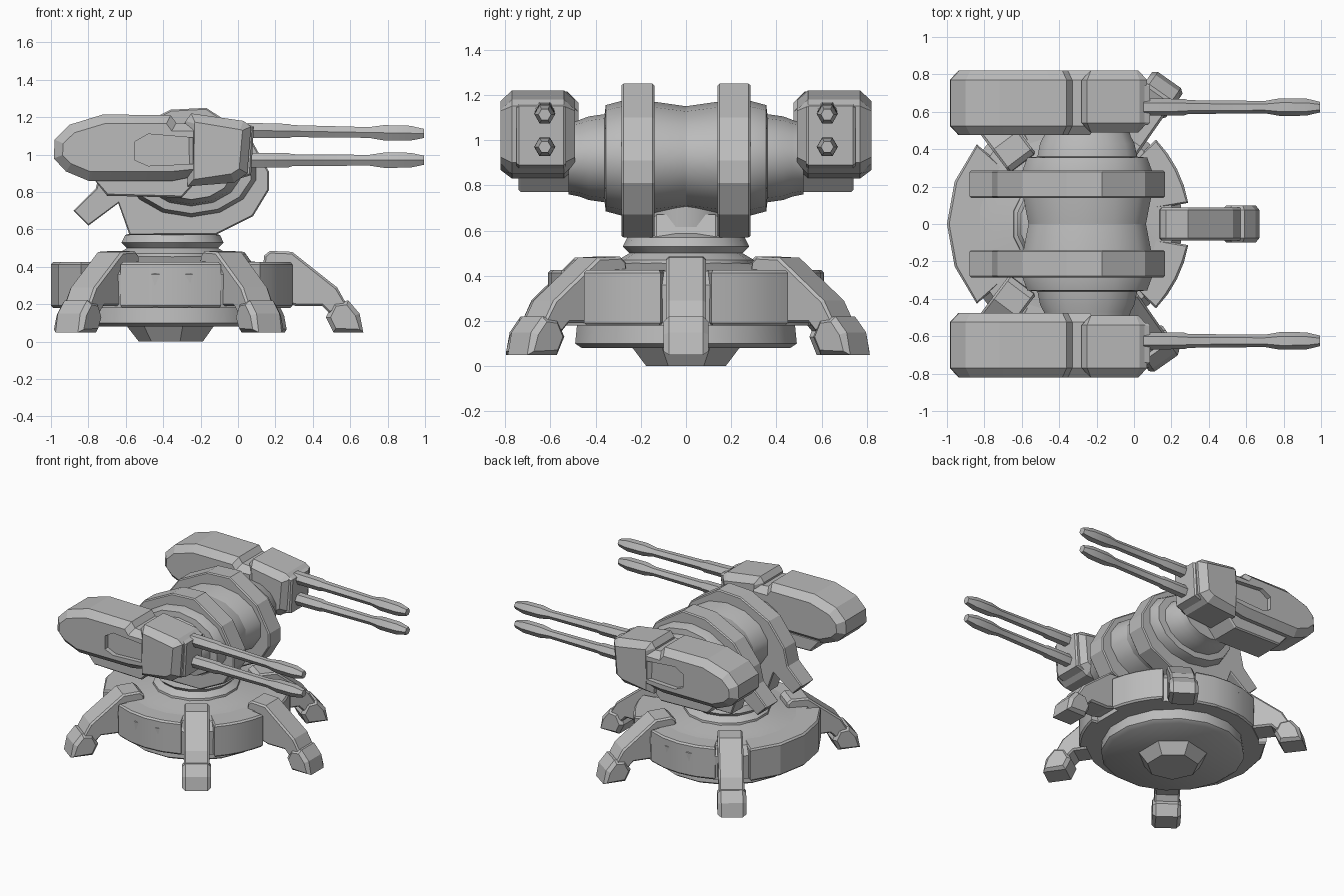
import bpy, bmesh
from math import pi, cos, sin, radians
from mathutils import Matrix

cube = bpy.data.objects.get("Cube")
if cube:
    bpy.data.objects.remove(cube, do_unlink=True)

grey = bpy.data.materials.new("plain_grey")
grey.use_nodes = True
COLOUR = (0.5, 0.5, 0.5, 1)
grey.diffuse_color = COLOUR
grey.node_tree.nodes["Principled BSDF"].inputs["Base Color"].default_value = COLOUR

CX = -0.35                                    # centre of the round base
SIDE = Matrix.Rotation(pi / 2, 4, 'X')        # profile in x-z, depth along y
BASE = Matrix.Translation((CX, 0, 0))


def shade(obj, angle):
    bpy.ops.object.select_all(action='DESELECT')
    obj.select_set(True)
    bpy.context.view_layer.objects.active = obj
    bpy.ops.object.shade_smooth_by_angle(angle=radians(angle))


def mirror_y(obj):
    obj.modifiers.new("mirror", 'MIRROR').use_axis = (False, True, False)


def finish(name, bm, matrix, mirror, angle):
    bmesh.ops.transform(bm, matrix=matrix, verts=bm.verts)
    bmesh.ops.recalc_face_normals(bm, faces=bm.faces)
    mesh = bpy.data.meshes.new(name)
    bm.to_mesh(mesh)
    bm.free()
    mesh.materials.append(grey)
    obj = bpy.data.objects.new(name, mesh)
    bpy.context.collection.objects.link(obj)
    shade(obj, angle)
    if mirror:
        mirror_y(obj)
    return obj


def prism(name, outline, lo, hi, matrix=SIDE, chamfer=0.0, mirror=False):
    """Extrude an outline from lo to hi, with chamfered end caps."""
    bm = bmesh.new()
    if matrix is SIDE:
        lo, hi = -hi, -lo
    rings = [[bm.verts.new((x, y, h)) for x, y in outline]
             for h in (lo + chamfer, hi - chamfer)]
    n = len(outline)
    caps = [bm.faces.new(r) for r in rings]
    for i in range(n):
        j = (i + 1) % n
        bm.faces.new((rings[0][i], rings[0][j], rings[1][j], rings[1][i]))
    bmesh.ops.recalc_face_normals(bm, faces=bm.faces)
    if chamfer:
        for cap in caps:
            bmesh.ops.inset_region(bm, faces=[cap], thickness=chamfer, depth=chamfer)
    return finish(name, bm, matrix, mirror, 16)


def lathe(name, profile, sides, matrix, mirror=False, angle=35):
    """Turn (radius, height) points about local z."""
    bm = bmesh.new()
    rings = []
    for r, h in profile:
        rings.append([bm.verts.new((r * cos(2 * pi * (i + 0.5) / sides),
                                    r * sin(2 * pi * (i + 0.5) / sides), h))
                      for i in range(sides)])
    for a, b in zip(rings, rings[1:]):
        for i in range(sides):
            j = (i + 1) % sides
            bm.faces.new((a[i], a[j], b[j], b[i]))
    bm.faces.new(rings[0])
    bm.faces.new(rings[-1])
    return finish(name, bm, matrix, mirror, angle)


# Base: hub, lower plate, main ring and turntable neck
lathe("bottom_hub", [(0.18, 0), (0.25, 0.09)], 7, BASE)
lathe("lower_plate", [(0.47, 0.08), (0.5, 0.1), (0.49, 0.2)], 16, BASE)
lathe("main_ring", [(0.5, 0.18), (0.6, 0.18), (0.61, 0.36), (0.56, 0.42),
                    (0.4, 0.43), (0.28, 0.46)], 20, BASE)
lathe("turntable_neck", [(0.31, 0.4), (0.3, 0.47), (0.25, 0.5), (0.28, 0.53),
                         (0.26, 0.57), (0.2, 0.59), (0.21, 0.75)], 14, BASE)
prism("neck_bracket", [(-0.52, 0.57), (-0.14, 0.57), (-0.17, 0.67), (-0.5, 0.67)],
      -0.14, 0.14, chamfer=0.01)

# Armour panels round the ring, between the legs
for centre, half, outer in ((27, 17, 0.65), (-27, 17, 0.65), (91, 26, 0.61),
                            (-91, 26, 0.61), (180, 41, 0.65)):
    steps = [radians(centre + half * t / 2) for t in range(-2, 3)]
    plan = [(outer * cos(a), outer * sin(a)) for a in steps]
    plan += [(0.45 * cos(a), 0.45 * sin(a)) for a in reversed(steps)]
    prism("ring_panel", plan, 0.18, 0.425, BASE, 0.012)

# Five legs with feet
ARM = [(0.47, 0.25), (0.49, 0.46), (0.52, 0.485), (0.64, 0.48), (0.88, 0.29),
       (0.93, 0.2), (0.84, 0.15), (0.8, 0.19), (0.66, 0.19)]
FOOT = [(0.82, 0.13), (0.86, 0.21), (0.94, 0.22), (1.0, 0.15), (1.02, 0.05),
        (0.86, 0.05)]
for degrees, shift in ((0, 0), (55, -0.08), (-55, -0.11), (127, -0.08), (-127, -0.08)):
    turn = BASE @ Matrix.Rotation(radians(degrees), 4, 'Z') @ \
        Matrix.Translation((shift, 0, 0)) @ SIDE
    prism("leg_arm", ARM, -0.088, 0.088, turn, 0.012)
    prism("leg_foot", FOOT, -0.1, 0.1, turn, 0.025)

# Cross body: a stepped drum lying along y
DRUM = Matrix.Translation((-0.25, 0, 0.92)) @ Matrix.Diagonal((1.4, 1, 1, 1)) @ \
    Matrix.Rotation(-pi / 2, 4, 'X')
lathe("body_drum", [(0.23, 0), (0.25, 0.14), (0.255, 0.28), (0.235, 0.355), (0.195, 0.36),
                    (0.185, 0.43), (0.17, 0.47), (0.16, 0.52)], 14, DRUM, True)

# Two heavy collars with a tail block
COLLAR = [(-0.88, 0.7), (-0.8, 0.62), (-0.64, 0.74), (-0.58, 0.57), (-0.12, 0.57),
          (0.08, 0.67), (0.165, 0.81), (0.165, 0.91), (0.06, 1.1), (-0.17, 1.25),
          (-0.36, 1.24), (-0.6, 1.12), (-0.73, 0.95), (-0.76, 0.82)]
prism("body_collar", COLLAR, 0.14, 0.285, chamfer=0.008, mirror=True)

# Gun pods
REAR = [(-0.985, 0.98), (-0.98, 1.08), (-0.9, 1.16), (-0.72, 1.215), (-0.36, 1.21),
        (-0.33, 1.17), (-0.2, 1.16), (-0.2, 0.89), (-0.35, 0.86), (-0.8, 0.86),
        (-0.92, 0.91)]
rear = prism("pod_rear_housing", REAR, 0.475, 0.82, chamfer=0.05)
# Recess cut in the outer side of each pod
cutter = prism("recess_cutter", [(-0.55, 0.97), (-0.48, 0.94), (-0.24, 0.95),
                                 (-0.24, 1.09), (-0.48, 1.11), (-0.55, 1.07)], 0.785, 0.9)
cutter.hide_render = True
cut = rear.modifiers.new("recess", 'BOOLEAN')
cut.operation = 'DIFFERENCE'
cut.object = cutter
bpy.context.view_layer.objects.active = rear
bpy.ops.object.modifier_apply(modifier=cut.name)
bpy.data.objects.remove(cutter, do_unlink=True)
shade(rear, 16)
mirror_y(rear)

FRONT = [(-0.27, 0.83), (-0.02, 0.85), (0.05, 0.9), (0.07, 1.15), (0.03, 1.18),
         (-0.25, 1.22), (-0.28, 1.18)]
prism("pod_front_block", FRONT, 0.49, 0.82, chamfer=0.05, mirror=True)
prism("pod_under_tray", [(-0.78, 0.88), (-0.7, 0.78), (-0.3, 0.77), (-0.2, 0.88)],
      0.5, 0.74, chamfer=0.01, mirror=True)
prism("pod_muzzle_plate", [(0, 0.87), (0.07, 0.89), (0.085, 1.15), (0, 1.18)],
      0.53, 0.75, chamfer=0.012, mirror=True)

# Paired barrels
BARREL = [(0.046, 0), (0.044, 0.22), (0.037, 0.24), (0.033, 0.65), (0.047, 0.73),
          (0.046, 0.87), (0.028, 0.945)]
for height, tilt in ((1.13, 0.018), (0.97, 0)):
    place = Matrix.Translation((0.05, 0.625, height)) @ \
        Matrix.Rotation(pi / 2 + tilt, 4, 'Y')
    lathe("gun_barrel", BARREL, 6, place, True, 50)
